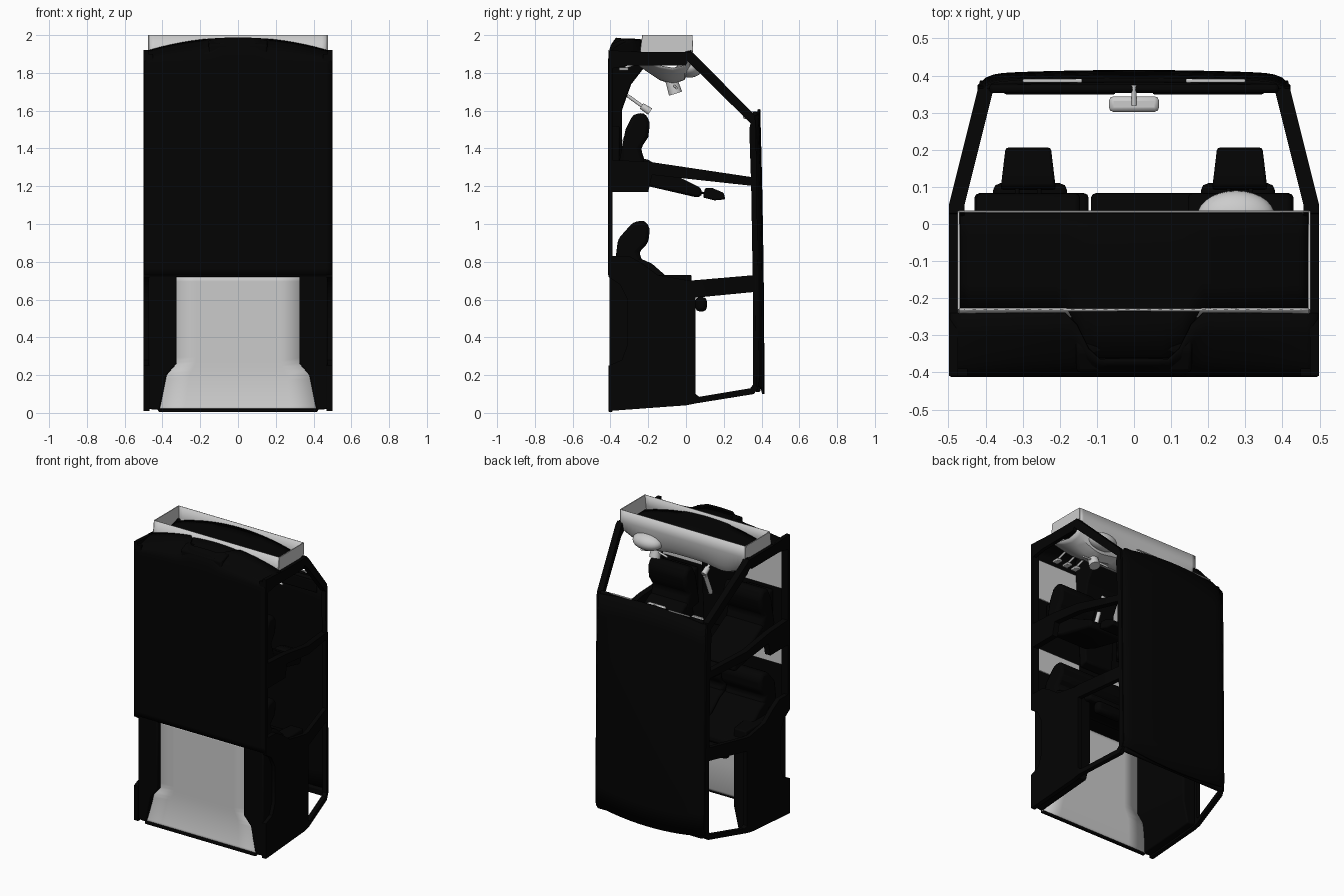
import bpy, bmesh, math
from mathutils import Vector

if "Cube" in bpy.data.objects:
    bpy.data.objects.remove(bpy.data.objects["Cube"])

# Car cabin standing on its tail: z = forward, y = up, x = across
black = bpy.data.materials.new("black_trim")
black.diffuse_color = (0.001, 0.001, 0.001, 1)
black.use_nodes = True
black.node_tree.nodes["Principled BSDF"].inputs["Base Color"].default_value = black.diffuse_color


def finish(name, bm, mat=black, bevel=0.0, seg=2):
    bmesh.ops.recalc_face_normals(bm, faces=bm.faces[:])
    me = bpy.data.meshes.new(name)
    bm.to_mesh(me)
    bm.free()
    ob = bpy.data.objects.new(name, me)
    bpy.context.collection.objects.link(ob)
    if mat:
        me.materials.append(mat)
    if bevel:
        m = ob.modifiers.new("bevel", 'BEVEL')
        m.width, m.segments, m.limit_method = bevel, seg, 'ANGLE'
    return ob


def prism_bm(prof, x0, x1):
    """Extrude a (y, z) outline from x0 to x1."""
    bm = bmesh.new()
    f = bm.faces.new([bm.verts.new((x0, y, z)) for y, z in prof])
    r = bmesh.ops.extrude_face_region(bm, geom=[f])
    for v in r['geom']:
        if isinstance(v, bmesh.types.BMVert):
            v.co.x = x1
    return bm


def prism(name, prof, x0, x1, mat=black, bevel=0.0, seg=2):
    return finish(name, prism_bm(prof, x0, x1), mat, bevel, seg)


def side_x(y):
    """Body side: upright below the belt line, leaning in above it."""
    return 0.499 if y < 0.05 else 0.499 - 0.08 * (y - 0.05) / 0.32


def panel(name, prof, t=0.03):
    for s, tag in ((1, "left"), (-1, "right")):
        bm = prism_bm(prof, 0, t)
        bmesh.ops.bisect_plane(bm, geom=bm.verts[:] + bm.edges[:] + bm.faces[:],
                               plane_co=(0, 0.05, 0), plane_no=(0, 1, 0))
        for v in bm.verts:
            v.co.x = s * (side_x(v.co.y) - v.co.x)
        finish(name + "_" + tag, bm)


def sheet(name, fn, nu, nv, mat, thick=0.0):
    """Surface from fn(u, v), u in -1..1 and v in 0..1."""
    bm = bmesh.new()
    g = [[bm.verts.new(fn(2 * i / nu - 1, j / nv)) for i in range(nu + 1)] for j in range(nv + 1)]
    for j in range(nv):
        for i in range(nu):
            bm.faces.new((g[j][i], g[j][i + 1], g[j + 1][i + 1], g[j + 1][i]))
    ob = finish(name, bm, mat)
    if thick:
        m = ob.modifiers.new("solid", 'SOLIDIFY')
        m.thickness, m.offset = thick, 0
    return ob


def rod(name, a, b, r, mat=None, r2=None):
    a, b = Vector(a), Vector(b)
    bm = bmesh.new()
    bmesh.ops.create_cone(bm, cap_ends=True, segments=14, radius1=r, radius2=r2 or r, depth=(b - a).length)
    ob = finish(name, bm, mat)
    ob.rotation_euler = (b - a).to_track_quat('Z', 'Y').to_euler()
    ob.location = (a + b) / 2


def box(name, c, size, mat=black, bevel=0.01):
    h = [v / 2 for v in size]
    prism(name, [(c[1] + a * h[1], c[2] + b * h[2]) for a, b in ((-1, -1), (1, -1), (1, 1), (-1, 1))],
          c[0] - h[0], c[0] + h[0], mat, bevel)


# Body sides
panel("roof_rail", [(.35, 1.58), (.365, 1.575), (.37, 1.5), (.375, 1.2), (.385, .4), (.387, .18), (.38, .12),
                    (.355, .14), (.355, .6), (.345, 1.2), (.335, 1.5)])
panel("front_pillar", [(.03, 1.915), (.36, 1.58), (.345, 1.53), (.0, 1.87)], .042)
panel("middle_pillar", [(-.41, 1.34), (-.2, 1.33), (.37, 1.245), (.37, 1.2), (-.18, 1.26), (-.2, 1.17), (-.41, 1.17)],
      .04)
panel("rear_quarter", [(-.41, .01), (0, .04), (.05, .05), (.05, .61), (.36, .64), (.37, .73), (.02, .7), (-.15, .73),
                       (-.23, .79), (-.3, .83), (-.41, .83), (-.41, .72), (-.35, .68), (-.31, .6), (-.31, .36),
                       (-.34, .28), (-.41, .25)])
panel("tail_pillar", [(.05, .05), (.36, .1), (.385, .14), (.37, .17), (.34, .13), (.07, .085), (.05, .1)])
panel("door_sill", [(-.41, .74), (-.39, .74), (-.39, 1.9), (-.41, 1.9)], .05)
panel("kick_panel", [(-.41, 1.82), (-.3, 1.84), (0, 1.84), (.03, 1.91), (-.22, 1.91), (-.41, 1.92)], .025)


# Roof with crowned section and bowed front edge
def roof(u, v):
    z0 = .1 + .04 * u * u
    z = z0 + v * (1.61 - .04 * u * u - z0)
    top = .409 - .022 * v ** 2
    return (.418 * u, top - .01 * u * u - .03 * abs(u) ** 20, z)


sheet("roof", roof, 40, 10, black, .012)
box("front_header", (0, .365, 1.57), (.78, .025, .05))
box("rear_header", (0, .38, .135), (.8, .03, .05))
for s in (1, -1):
    box("sun_visor", (s * .2, .355, 1.54), (.3, .012, .08))
    box("visor_trim", (s * .22, .386, 1.606), (.16, .01, .008), None, .003)


# Front edge of the body bows forward towards the centre line
def bow(u):
    return 1.985 - .075 * u * u


# Floor with toe board, notched for the tunnel
def floor(u, v):
    if v < .8:
        return (.495 * u, -.408, .73 + v / .8 * 1.12)
    k = (v - .8) / .2
    rise = .168 * min(1, max(.25, (abs(.495 * u) - .09) / .08))
    return (.495 * u, -.408 + rise * k ** 3, 1.85 + k * (bow(u) - 1.85))


sheet("floor", floor, 32, 40, black, .008)
for s in (1, -1):
    box("front_carpet", (s * .285, -.396, 1.68), (.34, .008, .28), None, .003)
    box("rear_carpet", (s * .285, -.396, 1.1), (.34, .008, .16), None, .003)
box("rear_bulkhead", (0, -.33, .735), (.98, .15, .03))


# Luggage floor and wheel housings
def boot(u, v):
    z = .01 + .71 * v
    w = .335 if z > .26 else .425 - .04 * z / .2 if z < .2 else .385 - .05 * (z - .2) / .06
    return (w * u, -.365 - .03 * max(0, 1 - v / .34) ** 2, z)


sheet("luggage_floor", boot, 6, 30, None, .006)
for s in (1, -1):
    bm = bmesh.new()
    f = bm.faces.new([bm.verts.new((s * x, -.405, z)) for x, z in
                      ((.415, .015), (.378, .2), (.325, .26), (.325, .73), (.475, .73), (.475, .02))])
    for v in bmesh.ops.extrude_face_region(bm, geom=[f])['geom']:
        if isinstance(v, bmesh.types.BMVert):
            v.co.y = .03
            v.co.z += .035 if v.co.z < .1 else 0
            v.co.x = s * max(abs(v.co.x), .38)
    finish("luggage_side_trim", bm, bevel=.008)
box("tail_sill", (0, -.4, .013), (.84, .02, .018), black, .005)

# Front seats
for s in (1, -1):
    c = s * .285
    prism("front_seat_cushion", [(-.36, 1.3), (-.2, 1.28), (-.24, 1.4), (-.2, 1.46), (-.19, 1.54), (-.22, 1.59),
                                 (-.28, 1.58), (-.32, 1.5)], c - .145, c + .145, black, .02)
    prism("front_seat_back", [(-.3, 1.24), (-.2, 1.2), (.06, 1.14), (.085, 1.15), (.08, 1.19), (-.1, 1.28),
                              (-.2, 1.34), (-.28, 1.36)], c - .14, c + .14, black, .02)
    box("front_seat_base", (c, -.375, 1.42), (.2, .05, .2), black, .01)
    bm = prism_bm([(.09, 1.14), (.1, 1.19), (.14, 1.19), (.2, 1.165), (.208, 1.13), (.15, 1.125)], -.075, .075)
    for v in bm.verts:
        v.co.x = c + v.co.x * (1 - (v.co.y - .09) * 1.6)
    finish("front_headrest", bm, bevel=.008)
    for d in (-.03, .03):
        rod("headrest_post", (c + d, .05, 1.17), (c + d, .12, 1.16), .006, black)

# Rear bench, split unevenly
for x0, x1 in ((-.43, -.122), (-.116, .43)):
    prism("rear_seat_cushion", [(-.38, .76), (-.2, .74), (-.25, .85), (-.2, .9), (-.19, .98), (-.22, 1.02),
                                (-.28, 1.01), (-.36, .92)], x0, x1, black, .02)
    prism("rear_seat_back", [(-.3, .73), (-.2, .71), (.06, .61), (.085, .62), (.08, .66), (-.1, .72), (-.18, .79),
                             (-.27, .83)], x0, x1, black, .015)
for s in (1, -1):
    box("rear_headrest", (s * .28, .08, .575), (.2, .06, .075), black, .02)

# Dashboard: grey shell open towards the front
dash = [(.033, 2), (.035, 1.92), (.02, 1.83), (-.01, 1.785), (-.07, 1.765), (-.14, 1.785), (-.2, 1.82), (-.25, 1.85),
        (-.24, 1.92), (-.23, 2)]


def dash_fn(u, v):
    y, z = dash[round(v * (len(dash) - 1))]
    rear = max(0, 1.92 - z)
    z += rear * (.4 * u ** 4 - .2 * math.exp(-((abs(u) - .6) / .22) ** 2))
    return (.472 * u, y, z)


sheet("dashboard", dash_fn, 32, len(dash) - 1, None, .004)
for s in (1, -1):
    prism("dashboard_end", [(y, max(z, 1.86)) for y, z in dash if z > 1.84], s * .47, s * .476, None)


# Dark firewall face inside the shell, dropping into the tunnel at the centre
def firewall(u, v):
    x = .468 * u
    low = -.226 - .135 * min(1, max(0, (.175 - abs(x)) / .055))
    return (x, .03 + v * (low - .03), bow(u) - .012)


sheet("firewall", firewall, 36, 4, black, .006)

# Instrument hood and steering column stub
bm = bmesh.new()
bmesh.ops.create_uvsphere(bm, u_segments=28, v_segments=14, radius=1)
for v in bm.verts:
    v.co = Vector((.275 + .105 * v.co.x, .02 + .07 * v.co.y, 1.83 + .055 * v.co.z))
finish("instrument_hood", bm, None)
rod("steering_column", (.275, -.09, 1.8), (.275, -.055, 1.69), .03, None, .036)
for s in (1, -1):
    rod("column_stalk", (.275, -.065, 1.735), (.275 + s * .1, -.05, 1.72), .007)

# Centre tunnel, console and levers
bm = prism_bm([(-.4, 1.17), (-.34, 1.19), (-.34, 1.6), (-.29, 1.74), (-.22, 1.83), (-.24, 1.95), (-.34, 1.975),
               (-.4, 1.95)], -1, 1)
for v in bm.verts:
    v.co.x *= .11 + .05 * max(0, v.co.z - 1.45) / .55
finish("centre_tunnel", bm, bevel=.01)
rod("gear_lever", (0, -.31, 1.68), (0, -.22, 1.615), .009)
rod("gear_knob", (0, -.235, 1.625), (0, -.19, 1.595), .017, None, .02)
rod("handbrake", (.05, -.34, 1.4), (.05, -.28, 1.54), .014)
for x in (.2, .27, .35):
    rod("pedal_arm", (x, -.2, 1.87), (x, -.32, 1.83), .007)
    box("pedal_pad", (x, -.33, 1.82), (.04, .05, .015), None, .004)

# Rear-view mirror
box("mirror", (0, .323, 1.57), (.135, .042, .03), None, .012)
rod("mirror_stem", (0, .32, 1.585), (0, .375, 1.59), .007)

# Smooth shading with crisp edges
for ob in bpy.context.collection.objects:
    ob.select_set(True)
    bpy.context.view_layer.objects.active = ob
bpy.ops.object.shade_smooth_by_angle(angle=math.radians(35))
